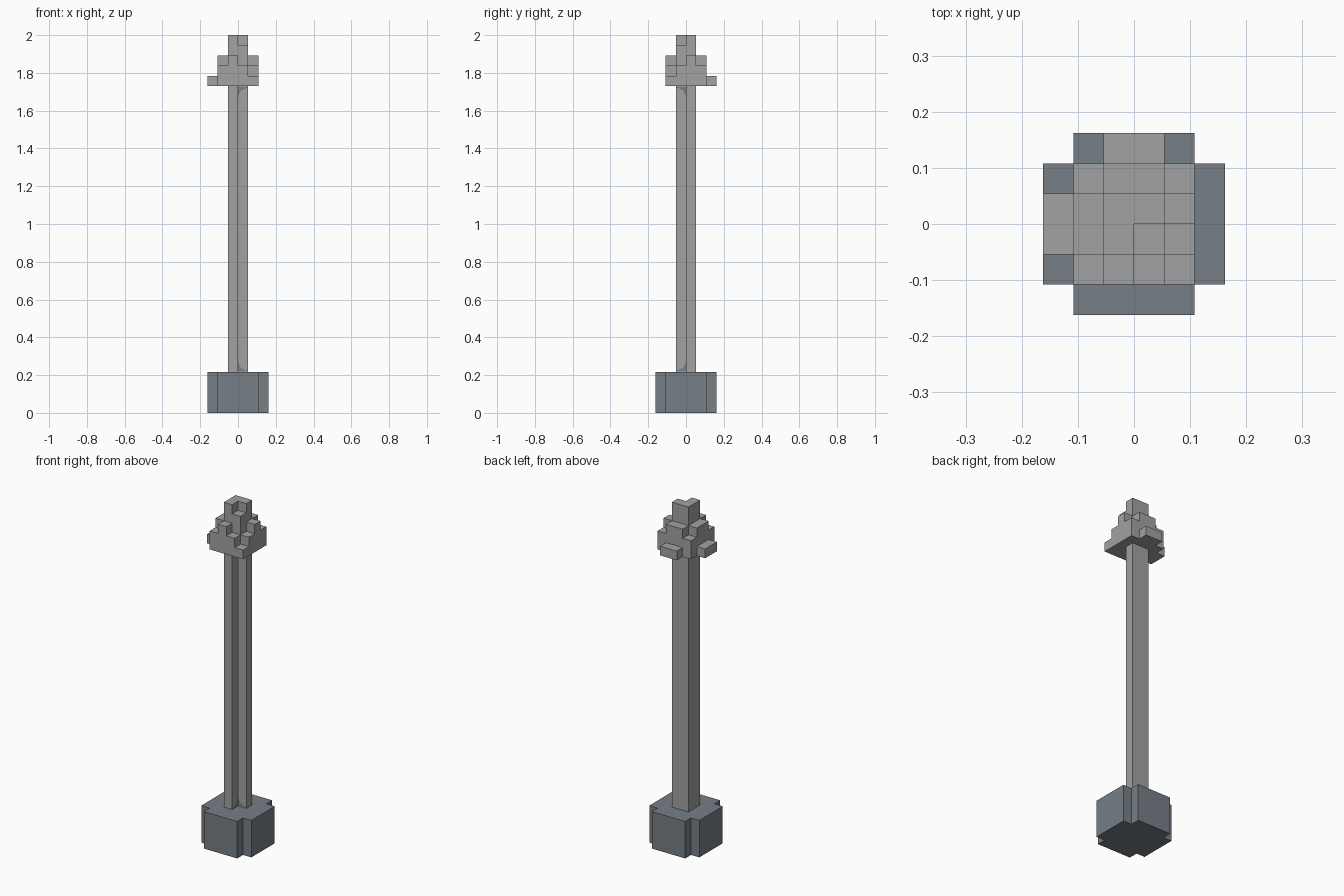
import bpy, bmesh, math
from mathutils import Vector

cube = bpy.data.objects.get("Cube")
if cube:
    bpy.data.objects.remove(cube, do_unlink=True)

U = 2 / 37          # side of one block
BASE_H, SHAFT_TOP = 4, 32


def material(name, rgb):
    m = bpy.data.materials.new(name)
    m.use_nodes = True
    m.diffuse_color = (*rgb, 1)
    m.node_tree.nodes["Principled BSDF"].inputs["Base Color"].default_value = (*rgb, 1)
    return m


light_grey = material("light grey stone", (0.36, 0.36, 0.36))
slate = material("slate grey", (0.18, 0.21, 0.24))


def finish(name, bm, mat):
    bmesh.ops.remove_doubles(bm, verts=bm.verts, dist=1e-5)
    bmesh.ops.dissolve_limit(bm, angle_limit=math.radians(1),
                             verts=bm.verts, edges=bm.edges)
    mesh = bpy.data.meshes.new(name)
    bm.to_mesh(mesh)
    bm.free()
    mesh.materials.append(mat)
    obj = bpy.data.objects.new(name, mesh)
    bpy.context.collection.objects.link(obj)
    return obj


def block_columns(name, rows, x0, y0, z0, mat, step=1):
    """Columns of blocks; rows run back to front, each digit is a height."""
    bm = bmesh.new()
    heights = {(x0 + i, y0 - j): int(c) * step
               for j, row in enumerate(rows) for i, c in enumerate(row)}

    def face(points):
        bm.faces.new([bm.verts.new(Vector(p) * U) for p in points])

    for (x, y), h in heights.items():
        if not h:
            continue
        ring = [(x, y), (x + 1, y), (x + 1, y + 1), (x, y + 1)]
        face([(*p, z0 + h) for p in ring])
        face([(*p, z0) for p in reversed(ring)])
        sides = [(x, y - 1), (x + 1, y), (x, y + 1), (x - 1, y)]
        for k, side in enumerate(sides):
            low = heights.get(side, 0)
            if low < h:
                a, b = ring[k], ring[(k + 1) % 4]
                face([(*a, z0 + low), (*b, z0 + low), (*b, z0 + h), (*a, z0 + h)])
    return finish(name, bm, mat)


# Square foot with notched corners
block_columns("base", ["011110"] + ["111111"] * 4 + ["011110"],
              -3, 2, 0, slate, BASE_H)

# Tall shaft with one open quarter
block_columns("shaft", ["11", "10"], -1, 0, BASE_H, light_grey, SHAFT_TOP - BASE_H)

# Stepped finial
block_columns("finial", ["00110", "02332", "13553", "13542", "02321"],
              -3, 2, SHAFT_TOP, light_grey)

# Dark corner marks at both ends of the open quarter
bm = bmesh.new()
lift = 0.02
for z, d in ((BASE_H, 1), (SHAFT_TOP, -1)):
    tri = [(0, z + 0.1 * d), (0.95, z + 0.1 * d), (0.3, z + 0.4 * d), (0, z + d)]
    front = [(a, -lift, h) for a, h in tri]
    side = [(lift, -a, h) for a, h in tri]
    for pts, flip in ((front, d < 0), (side, d > 0)):
        f = bm.faces.new([bm.verts.new(Vector(p) * U) for p in pts])
        if flip:
            f.normal_flip()
finish("corner_marks", bm, slate)
